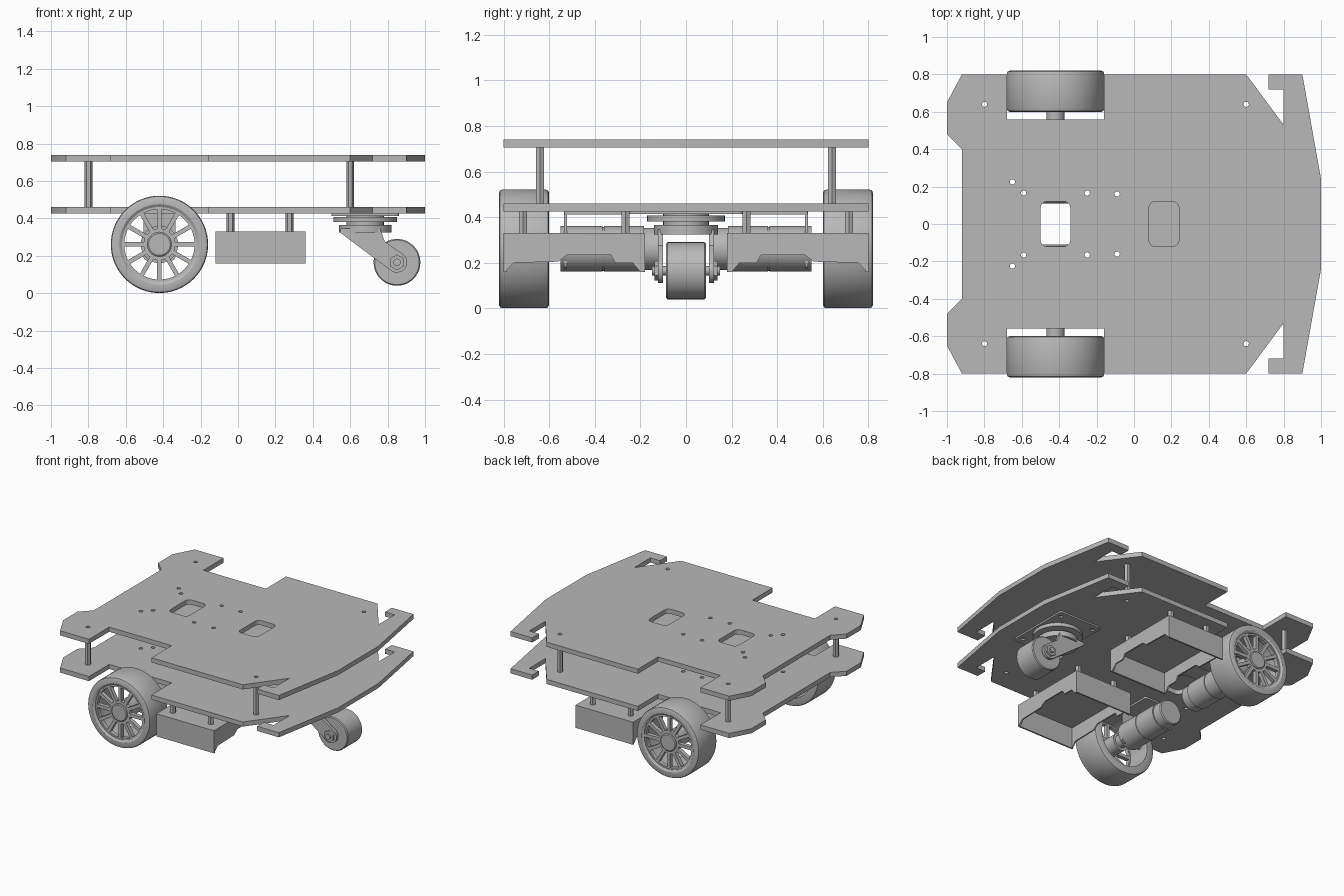
import bpy, bmesh
from math import sin, cos, pi, radians
from mathutils import Matrix, Vector

cube = bpy.data.objects.get("Cube")
if cube:
    bpy.data.objects.remove(cube)

grey = bpy.data.materials.new("plain_grey")
grey.use_nodes = True
grey.diffuse_color = (0.48, 0.48, 0.48, 1)
grey.node_tree.nodes["Principled BSDF"].inputs["Base Color"].default_value = (0.48, 0.48, 0.48, 1)

parts = []


def emit(bm, name):
    mesh = bpy.data.meshes.new(name)
    bm.to_mesh(mesh)
    mesh.materials.append(grey)
    ob = bpy.data.objects.new(name, mesh)
    bpy.context.collection.objects.link(ob)
    parts.append(ob)


def finish(bm, name, pair=False):
    """Make the object, or a back (+y) and front (-y) mirrored pair."""
    bmesh.ops.remove_doubles(bm, verts=bm.verts, dist=1e-5)
    bmesh.ops.recalc_face_normals(bm, faces=bm.faces)
    emit(bm, "back_" + name if pair else name)
    if pair:
        bmesh.ops.scale(bm, vec=(1, -1, 1), verts=bm.verts)
        bmesh.ops.reverse_faces(bm, faces=bm.faces)
        emit(bm, "front_" + name)
    bm.free()


def circle(x, y, r, n=24, start=0.0):
    return [(x + r * cos(start + 2 * pi * i / n), y + r * sin(start + 2 * pi * i / n)) for i in range(n)]


def arc(x, y, r, a0, a1, n=8):
    angles = [radians(a0 + (a1 - a0) * i / n) for i in range(n + 1)]
    return [(x + r * cos(a), y + r * sin(a)) for a in angles]


def rounded(x, y, hx, hy, r):
    return [p for sx, sy, a in ((1, 1, 0), (-1, 1, 90), (-1, -1, 180), (1, -1, 270))
            for p in arc(x + sx * (hx - r), y + sy * (hy - r), r, a, a + 90, 6)]


AXES = {"z": Matrix.Identity(4),
        "y": Matrix.Rotation(pi / 2, 4, "X"),
        "x": Matrix(((0, 0, 1, 0), (1, 0, 0, 0), (0, 1, 0, 0), (0, 0, 0, 1)))}


def slab(name, outlines, lo, hi, axis="z", pair=False):
    """Flat part: the first outline is the rim, the others are holes."""
    curve = bpy.data.curves.new(name, "CURVE")
    curve.dimensions, curve.fill_mode = "2D", "BOTH"
    curve.extrude = (hi - lo) / 2
    for pts in outlines:
        sp = curve.splines.new("POLY")
        sp.points.add(len(pts) - 1)
        for p, (u, v) in zip(sp.points, pts):
            p.co = (u, v, 0, 1)
        sp.use_cyclic_u = True
    temp = bpy.data.objects.new("temp", curve)
    mesh = bpy.data.meshes.new_from_object(temp)
    bm = bmesh.new()
    bm.from_mesh(mesh)
    bpy.data.objects.remove(temp)
    bpy.data.curves.remove(curve)
    bpy.data.meshes.remove(mesh)
    shift = Vector([(lo + hi) / 2 if a == axis else 0 for a in "xyz"])
    bm.transform(Matrix.Translation(shift) @ AXES[axis])
    finish(bm, name, pair)


def lathe(name, profile, x, z, pair=False, closed=False, n=64):
    """Turn a profile of (radius, y) around the axle line through x, z."""
    bm = bmesh.new()
    vs = [bm.verts.new((x + r, y, z)) for r, y in profile]
    edges = [bm.edges.new(e) for e in zip(vs, vs[1:])]
    if closed:
        edges.append(bm.edges.new((vs[-1], vs[0])))
    bmesh.ops.spin(bm, geom=vs + edges, cent=(x, 0, z), axis=(0, 1, 0),
                   angle=2 * pi, steps=n, use_merge=True)
    finish(bm, name, pair)


# Two decks with wheel notches, tail prongs and a bumper bar
half = [(1, 0.24), (0.9, 0.8), (0.72, 0.8), (0.72, 0.72), (0.8, 0.72), (0.8, 0.53), (0.6, 0.8),
        (-0.16, 0.8), (-0.16, 0.56), (-0.68, 0.56), (-0.68, 0.8), (-0.92, 0.8), (-1, 0.65),
        (-1, 0.48), (-0.92, 0.4)]
deck = half + [(x, -y) for x, y in reversed(half)]
corners = [(x, y) for x in (-0.8, 0.6) for y in (0.64, -0.64)]
holes = [circle(x, y, 0.014, 16) for x, y in corners]
for s in (1, -1):
    holes += [circle(x, s * y, 0.014, 16) for x, y in
              ((-0.65, 0.225), (-0.59, 0.165), (-0.25, 0.165), (-0.09, 0.16))]
rear_slot = rounded(-0.42, 0, 0.08, 0.12, 0.035)
front_slot = rounded(0.16, 0, 0.08, 0.12, 0.035)
slab("lower_deck", [deck, rear_slot] + holes, 0.425, 0.46)
slab("upper_deck", [deck, rear_slot, front_slot] + holes, 0.705, 0.74)

# Hollow hexagonal posts between the decks
for x, label in ((-0.8, "tail_post"), (0.6, "nose_post")):
    slab(label, [circle(x, 0.64, 0.021, 6), circle(x, 0.64, 0.014, 16)], 0.46, 0.705, pair=True)

# Drive wheels: tyre, spoked face, hub
WX, WZ = -0.42, 0.261
tyre = [(0.2, 0.6), (0.245, 0.6), (0.256, 0.605), (0.26, 0.615), (0.26, 0.805),
        (0.256, 0.815), (0.245, 0.82), (0.215, 0.82), (0.2, 0.81)]
lathe("tyre", tyre, WX, WZ, True, True)
windows = []
for i in range(12):
    mid = 2 * pi * (i + 0.5) / 12
    pts = []
    for r, order in ((0.085, (-1, 1)), (0.188, (1, 0.5, 0, -0.5, -1))):
        spread = pi / 12 - 0.012 / r
        pts += [(WX + r * cos(mid + k * spread), WZ + r * sin(mid + k * spread)) for k in order]
    windows.append(pts)
slab("spoked_face", [circle(WX, WZ, 0.203, 64)] + windows, 0.775, 0.805, "y", True)
lathe("wheel_hub", [(0, 0.64), (0.065, 0.64), (0.065, 0.81), (0.058, 0.815), (0, 0.815)], WX, WZ, True)

# Gear motors with their shafts and hanging brackets
motor = [(0, 0.11), (0.085, 0.11), (0.092, 0.117), (0.092, 0.185), (0.1, 0.185), (0.1, 0.36),
         (0.096, 0.36), (0.096, 0.367), (0.1, 0.367), (0.1, 0.55), (0.048, 0.55), (0.048, 0.65), (0, 0.65)]
lathe("motor", motor, WX, WZ, True, n=48)
slab("motor_bracket", [rounded(WX, 0.3, 0.085, 0.125, 0.02)], 0.522, 0.534, "y", True)
slab("bracket_flange", [rounded(WX, 0.405, 0.085, 0.129, 0.01)], 0.412, 0.425, pair=True)

# Open trays under the lower deck: roof, side walls and scalloped end walls
slab("tray_roof", [rounded(0.12, 0.49, 0.24, 0.31, 0.002)], 0.318, 0.33, pair=True)
side = [(-0.12, 0.16), (0.36, 0.16), (0.36, 0.33), (-0.12, 0.33)]
slab("tray_outer_wall", [side], 0.788, 0.8, "y", True)
slab("tray_inner_wall", [side], 0.18, 0.192, "y", True)
scallop = [(0.18, 0.33), (0.18, 0.16), (0.2, 0.16), (0.235, 0.2), (0.31, 0.2), (0.33, 0.235),
           (0.52, 0.235), (0.56, 0.205), (0.755, 0.2), (0.79, 0.165), (0.8, 0.16), (0.8, 0.33)]
slab("tray_nose_wall", [scallop], 0.35, 0.36, "x", True)
slab("tray_tail_wall", [scallop], -0.12, -0.11, "x", True)
for x, label in ((-0.04, "tail"), (0.275, "nose")):
    for y, where in ((0.265, "inner"), (0.715, "outer")):
        slab(f"{label}_{where}_tray_post", [circle(x, y, 0.021, 6)], 0.33, 0.425, pair=True)

# Swivel caster: mounting plate, bearing, fork, axle and wheel
CX, AX, AZ = 0.68, 0.85, 0.165
bolts = [circle(CX + sx * 0.14, sy * 0.2, 0.016, 12) for sx in (1, -1) for sy in (1, -1)]
slab("caster_plate", [rounded(CX, 0, 0.18, 0.25, 0.02)] + bolts, 0.413, 0.425)
slab("caster_bearing", [circle(CX, 0, 0.17, 48)], 0.382, 0.408)
slab("caster_neck", [circle(CX, 0, 0.1, 32)], 0.36, 0.415)
slab("caster_crown", [circle(CX, 0, 0.14, 48)], 0.325, 0.365)
leg = [(0.76, 0.345), (0.55, 0.345), (0.545, 0.325)] + arc(AX, AZ, 0.055, 232, 412) + [(0.785, 0.275)]
slab("fork_leg", [leg], 0.1, 0.122, "y", True)
slab("axle_nut", [circle(AX, AZ, 0.042, 6, pi / 6)], 0.12, 0.138, "y", True)
lathe("caster_axle", [(0, -0.15), (0.02, -0.15), (0.02, 0.15), (0, 0.15)], AX, AZ, n=24)
lathe("caster_wheel", [(0, -0.088), (0.119, -0.088), (0.125, -0.082), (0.125, 0.082),
                       (0.119, 0.088), (0, 0.088)], AX, AZ, n=48)

# Smooth the round surfaces, keep edges sharp
bpy.ops.object.select_all(action="DESELECT")
for ob in parts:
    ob.select_set(True)
bpy.context.view_layer.objects.active = parts[0]
bpy.ops.object.shade_smooth_by_angle(angle=radians(30))
